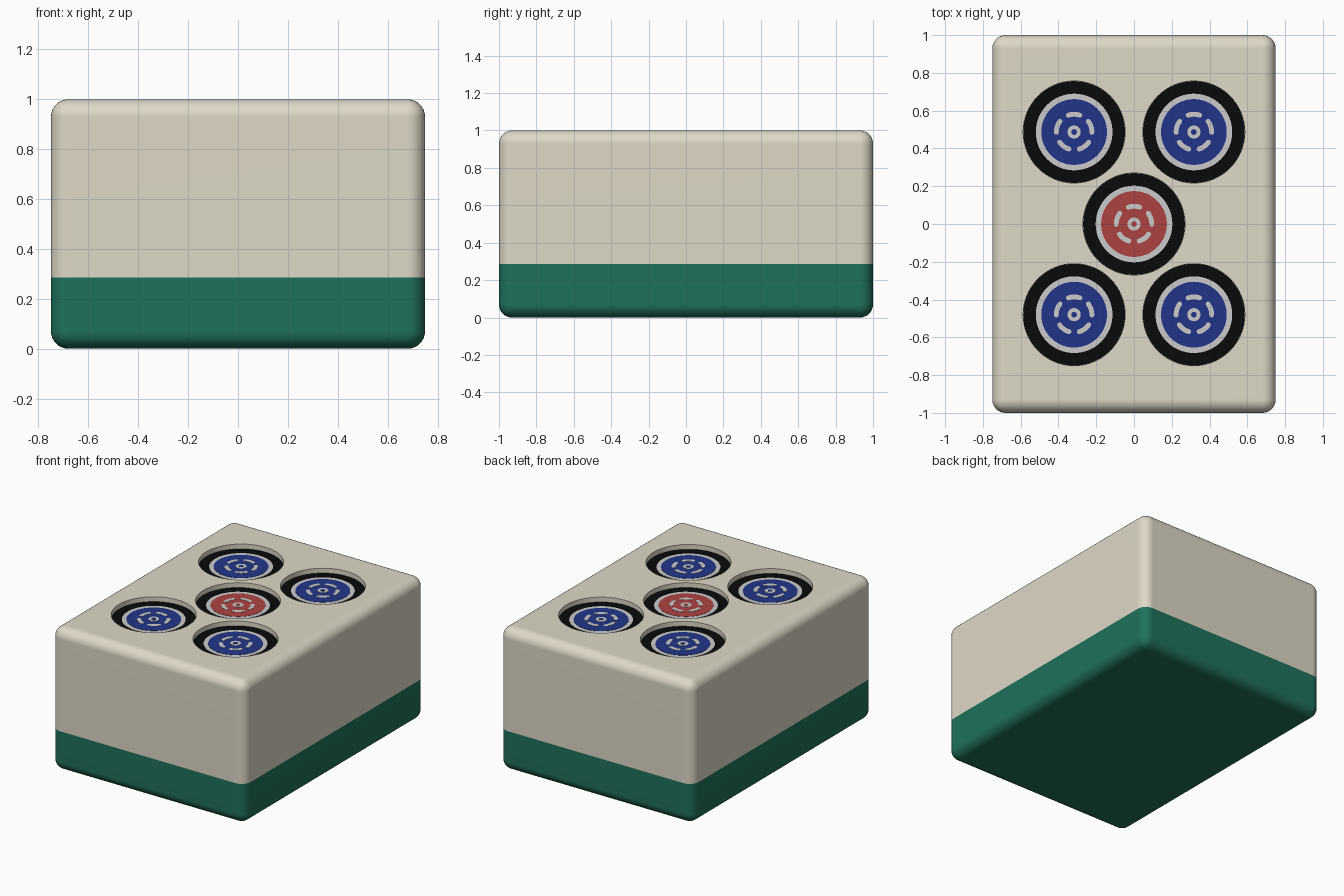
import bpy, bmesh, math

if "Cube" in bpy.data.objects:
    bpy.data.objects.remove(bpy.data.objects["Cube"])

TOP, SEAM, DEPTH, EDGE = 1.0, 0.285, 0.035, 0.07
FLOOR = TOP - DEPTH


def material(name, rgb):
    m = bpy.data.materials.new(name)
    m.diffuse_color = (*rgb, 1)
    m.use_nodes = True
    m.node_tree.nodes["Principled BSDF"].inputs["Base Color"].default_value = m.diffuse_color
    return m


CREAM = material("cream", (0.73, 0.69, 0.57))
GREEN = material("green", (0.014, 0.165, 0.105))
BLACK = material("black", (0.003, 0.003, 0.003))
WHITE = material("white", (0.52, 0.52, 0.53))
BLUE = material("blue", (0.016, 0.036, 0.25))
RED = material("red", (0.42, 0.055, 0.055))


def add_object(name, bm, mat):
    bmesh.ops.recalc_face_normals(bm, faces=bm.faces)
    mesh = bpy.data.meshes.new(name)
    bm.to_mesh(mesh)
    bm.free()
    ob = bpy.data.objects.new(name, mesh)
    bpy.context.collection.objects.link(ob)
    if mat:
        mesh.materials.append(mat)
    return ob


def activate(ob):
    bpy.ops.object.select_all(action='DESELECT')
    ob.select_set(True)
    bpy.context.view_layer.objects.active = ob


def circle(cx, cy, r, n=64):
    return [(cx + r * math.cos(2 * math.pi * i / n),
             cy + r * math.sin(2 * math.pi * i / n)) for i in range(n)]


def dash(cx, cy, angle, r=0.094, half=math.radians(19), w=0.013):
    """Outline of a curved dash with rounded ends."""
    pts = []
    for i in range(9):
        a = angle - half + 2 * half * i / 8
        pts.append((cx + (r + w) * math.cos(a), cy + (r + w) * math.sin(a)))
    for end, flip in ((angle + half, 0), (angle - half, math.pi)):
        ex, ey = cx + r * math.cos(end), cy + r * math.sin(end)
        for i in range(1, 6):
            a = end + flip + math.pi * i / 6
            pts.append((ex + w * math.cos(a), ey + w * math.sin(a)))
        if not flip:
            for i in range(9):
                a = angle + half - 2 * half * i / 8
                pts.append((cx + (r - w) * math.cos(a), cy + (r - w) * math.sin(a)))
    return pts


def prism(bm, outline, z0, z1):
    face = bm.faces.new([bm.verts.new((x, y, z0)) for x, y in outline])
    ext = bmesh.ops.extrude_face_region(bm, geom=[face], use_keep_orig=True)
    verts = [g for g in ext["geom"] if isinstance(g, bmesh.types.BMVert)]
    bmesh.ops.translate(bm, verts=verts, vec=(0, 0, z1 - z0))


def plate(name, outlines, z0, z1, mat):
    bm = bmesh.new()
    for o in outlines:
        prism(bm, o, z0, z1)
    return add_object(name, bm, mat)


def tile_half(name, mat, upper):
    """Rounded block cut at the colour seam, keeping one side."""
    bm = bmesh.new()
    bmesh.ops.create_cube(bm, size=1)
    for v in bm.verts:
        v.co = (v.co.x * 1.5, v.co.y * 2, v.co.z + 0.5)
    bmesh.ops.bevel(bm, geom=bm.edges[:], offset=EDGE, segments=8,
                    profile=0.5, affect='EDGES')
    bmesh.ops.bisect_plane(bm, geom=bm.verts[:] + bm.edges[:] + bm.faces[:],
                           plane_co=(0, 0, SEAM), plane_no=(0, 0, 1),
                           clear_inner=upper, clear_outer=not upper)
    bmesh.ops.holes_fill(bm, edges=[e for e in bm.edges if e.is_boundary])
    return add_object(name, bm, mat)


def smooth(ob):
    activate(ob)
    bpy.ops.object.shade_smooth_by_angle(angle=math.radians(30))
    mod = ob.modifiers.new("flat_faces", 'WEIGHTED_NORMAL')
    mod.keep_sharp = True


# Dot positions: four corners and the middle
X, Y1, Y2 = 0.317, 0.487, -0.48
dots = [("back_left", -X, Y1, BLUE), ("back_right", X, Y1, BLUE),
        ("front_left", -X, Y2, BLUE), ("front_right", X, Y2, BLUE),
        ("middle", 0, 0, RED)]

# Two-colour block
base = tile_half("green_base", GREEN, False)
body = tile_half("cream_body", CREAM, True)

# Round recesses in the top
cutter = plate("recess_cutter", [circle(x, y, 0.27) for _, x, y, _ in dots],
               FLOOR, TOP + 0.2, CREAM)
cut = body.modifiers.new("recesses", 'BOOLEAN')
cut.operation, cut.object, cut.solver = 'DIFFERENCE', cutter, 'EXACT'
activate(body)
bpy.ops.object.modifier_apply(modifier=cut.name)
cutter.hide_render = True
cutter.hide_set(True)
for ob in (base, body):
    smooth(ob)

# Inlaid dots, each a stack of thin coloured layers
STEP = 0.0015
for name, x, y, colour in dots:
    z = FLOOR - 0.005
    layers = [
        ("black_disc", [circle(x, y, 0.2695)], BLACK),
        ("white_ring", [circle(x, y, 0.203)], WHITE),
        ("colour_disc", [circle(x, y, 0.174)], colour),
        ("dashes", [dash(x, y, math.radians(90 + 72 * k)) for k in range(5)]
         + [circle(x, y, 0.035, 32)], WHITE),
        ("centre_spot", [circle(x, y, 0.015, 24)], colour),
    ]
    for i, (part, outlines, mat) in enumerate(layers):
        plate(f"{name}_{part}", outlines, z, FLOOR + STEP * (i + 1), mat)
